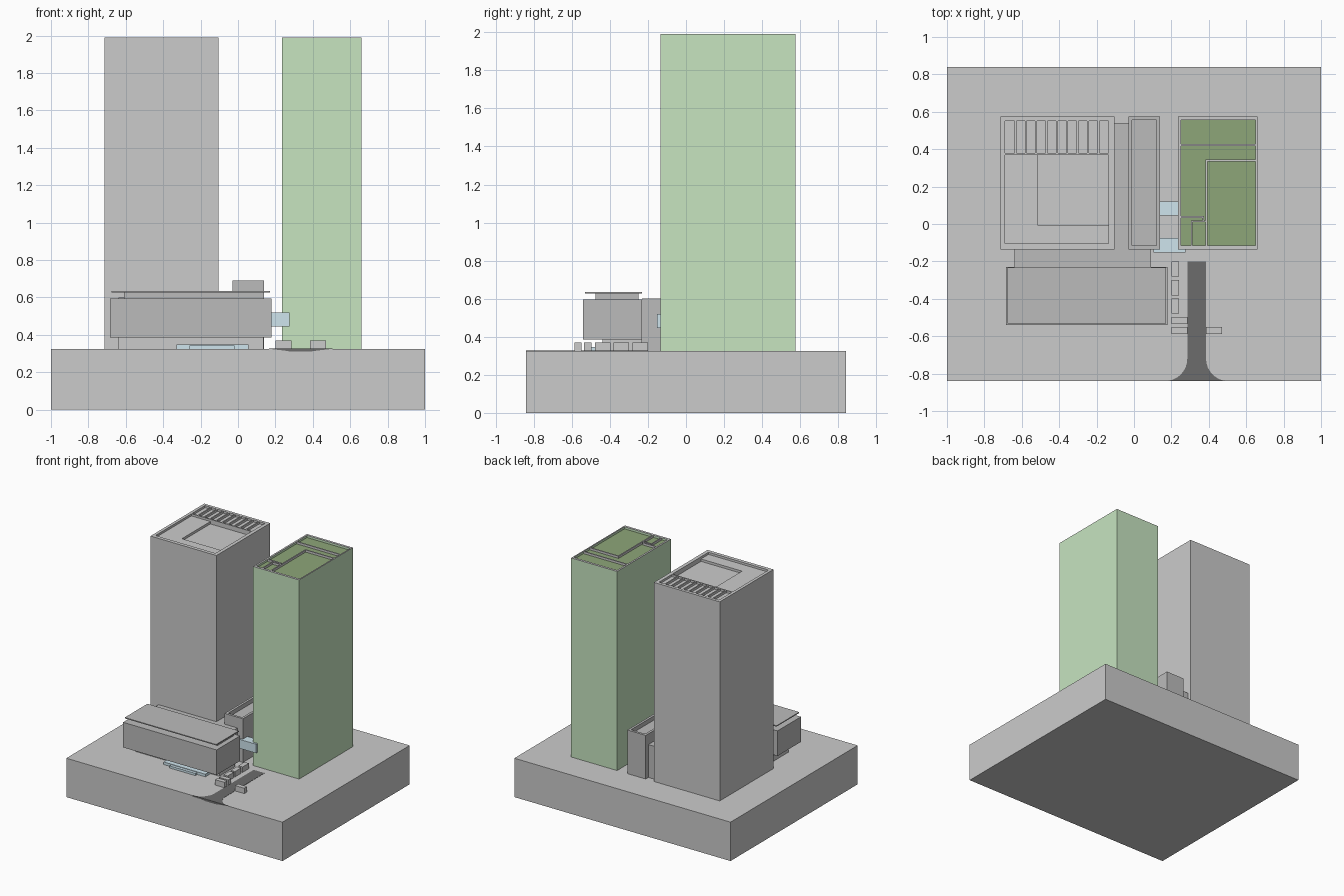
import bpy, bmesh, math

if "Cube" in bpy.data.objects:
    bpy.data.objects.remove(bpy.data.objects["Cube"])


def material(name, color):
    m = bpy.data.materials.new(name)
    m.diffuse_color = (*color, 1)
    m.use_nodes = True
    m.node_tree.nodes["Principled BSDF"].inputs["Base Color"].default_value = m.diffuse_color
    return m


DARK = material("dark_grey", (0.50, 0.50, 0.50))
GREEN = material("green", (0.57, 0.78, 0.53))
OLIVE = material("roof_green", (0.27, 0.38, 0.19))
BLUE = material("glass_blue", (0.62, 0.78, 0.85))
ASPHALT = material("asphalt", (0.15, 0.15, 0.15))


def boxes(name, items, mat=None):
    """One object from boxes given as (x0, x1, y0, y1, z0, z1)."""
    bm = bmesh.new()
    for x0, x1, y0, y1, z0, z1 in items:
        for v in bmesh.ops.create_cube(bm, size=1)["verts"]:
            v.co = (x1 if v.co.x > 0 else x0,
                    y1 if v.co.y > 0 else y0,
                    z1 if v.co.z > 0 else z0)
    me = bpy.data.meshes.new(name)
    bm.to_mesh(me)
    bm.free()
    ob = bpy.data.objects.new(name, me)
    bpy.context.collection.objects.link(ob)
    if mat:
        me.materials.append(mat)
    return ob


def ring(x0, x1, y0, y1, z0, z1, l, r, f, b):
    """Four parapet walls with left, right, front and back thicknesses."""
    return [(x0, x0 + l, y0, y1, z0, z1), (x1 - r, x1, y0, y1, z0, z1),
            (x0 + l, x1 - r, y0, y0 + f, z0, z1),
            (x0 + l, x1 - r, y1 - b, y1, z0, z1)]


G, TOP = 0.325, 1.99
Y0, Y1 = -0.135, 0.575

# site base
boxes("site_base", [(-1, 1, -0.84, 0.84, 0, G)])

# grey tower with sunken roof areas
boxes("grey_tower", [(-0.715, -0.105, Y0, Y1, G, 1.952)])
boxes("grey_tower_parapet",
      ring(-0.715, -0.105, Y0, Y1, 1.952, TOP, 0.025, 0.03, 0.03, 0.025)
      + [(-0.69, -0.135, 0.37, 0.38, 1.952, TOP)])
boxes("grey_tower_roof_deck", [(-0.69, -0.515, -0.105, 0.37, 1.952, 1.972),
                               (-0.515, -0.135, -0.105, -0.005, 1.952, 1.972),
                               (-0.69, -0.135, 0.38, 0.55, 1.952, 1.972)])
pitch = 0.555 / 10
boxes("grey_tower_roof_fins",
      [(-0.69 + i * pitch - 0.005, -0.69 + i * pitch + 0.005, 0.38, 0.55, 1.972, TOP)
       for i in range(1, 10)])

# green tower with walled roof gardens
boxes("green_tower", [(0.235, 0.66, Y0, Y1, G, 1.97)], GREEN)
boxes("roof_garden", [(0.25, 0.65, -0.115, 0.555, 1.97, 1.972)], OLIVE)
boxes("green_tower_parapet",
      ring(0.235, 0.66, Y0, Y1, 1.97, 1.987, 0.015, 0.01, 0.02, 0.02), GREEN)
boxes("green_tower_coping",
      ring(0.235, 0.66, Y0, Y1, 1.987, TOP, 0.015, 0.01, 0.02, 0.02))
boxes("roof_garden_walls", [(x0, x1, y0, y1, 1.97, TOP) for x0, x1, y0, y1 in [
    (0.25, 0.65, 0.417, 0.427),
    (0.382, 0.65, 0.335, 0.345), (0.382, 0.392, -0.115, 0.335),
    (0.25, 0.375, 0.032, 0.042), (0.367, 0.375, 0.02, 0.032),
    (0.304, 0.382, 0.012, 0.02), (0.304, 0.312, -0.115, 0.012)]])

# middle service block and low links
boxes("middle_block", [(-0.03, 0.14, Y0, Y1, G, 0.655)]
      + ring(-0.03, 0.14, Y0, Y1, 0.655, 0.69, 0.02, 0.02, 0.02, 0.02), DARK)
boxes("tower_link", [(-0.105, -0.03, Y0, 0.54, G, 0.6)], DARK)
boxes("podium_link", [(-0.64, 0.09, -0.232, Y0, G, 0.6)], DARK)

# front podium: set-back ground floor, main hall, clerestory and roof plate
boxes("podium_ground_floor", [(-0.64, 0.135, -0.44, -0.232, G, 0.385)])
boxes("podium_hall", [(-0.685, 0.18, -0.54, -0.23, 0.385, 0.595)], DARK)
boxes("podium_clerestory", [(-0.61, 0.14, -0.475, -0.25, 0.595, 0.627)], DARK)
boxes("podium_roof", [(-0.675, 0.17, -0.532, -0.232, 0.627, 0.635)], DARK)

# low entrance pieces below the hall
boxes("entrance_steps", [(-0.33, 0.055, -0.51, -0.44, G, 0.347),
                         (-0.26, -0.02, -0.535, -0.51, G, 0.343)], BLUE)

# glazed bridges
boxes("glass_bridges", [(0.14, 0.235, 0.045, 0.12, 0.445, 0.52),
                        (0.14, 0.235, -0.145, -0.075, 0.445, 0.52),
                        (0.105, 0.275, -0.153, -0.135, 0.445, 0.52)], BLUE)

# planters beside the road
boxes("planters", [(x0, x1, y0, y1, G, 0.37) for x0, x1, y0, y1 in [
    (0.2, 0.24, -0.282, -0.2), (0.2, 0.24, -0.382, -0.3), (0.2, 0.24, -0.478, -0.397),
    (0.2, 0.285, -0.535, -0.497), (0.2, 0.285, -0.587, -0.55),
    (0.385, 0.47, -0.587, -0.55)]])

# driveway with flared mouth
cx, half, r = 0.335, 0.05, 0.12
side = [(half, -0.2)] + [(half + r * (1 - math.cos(t)), -0.72 - r * math.sin(t))
                         for t in [i * math.pi / 16 for i in range(9)]]
outline = [(cx + x, y) for x, y in side] + [(cx - x, y) for x, y in reversed(side)]
bm = bmesh.new()
face = bm.faces.new([bm.verts.new((x, y, 0.315)) for x, y in outline])
for v in bmesh.ops.extrude_face_region(bm, geom=[face])["geom"]:
    if isinstance(v, bmesh.types.BMVert):
        v.co.z = 0.327
# lip of the dropped kerb on the front face
kerb = [(-0.17, G), (-0.09, 0.316), (-0.05, 0.31), (0.05, 0.31), (0.09, 0.316), (0.17, G)]
bm.faces.new([bm.verts.new((cx + x, -0.8405, z)) for x, z in kerb])
bmesh.ops.recalc_face_normals(bm, faces=bm.faces[:])
me = bpy.data.meshes.new("driveway")
bm.to_mesh(me)
bm.free()
me.materials.append(ASPHALT)
bpy.context.collection.objects.link(bpy.data.objects.new("driveway", me))
